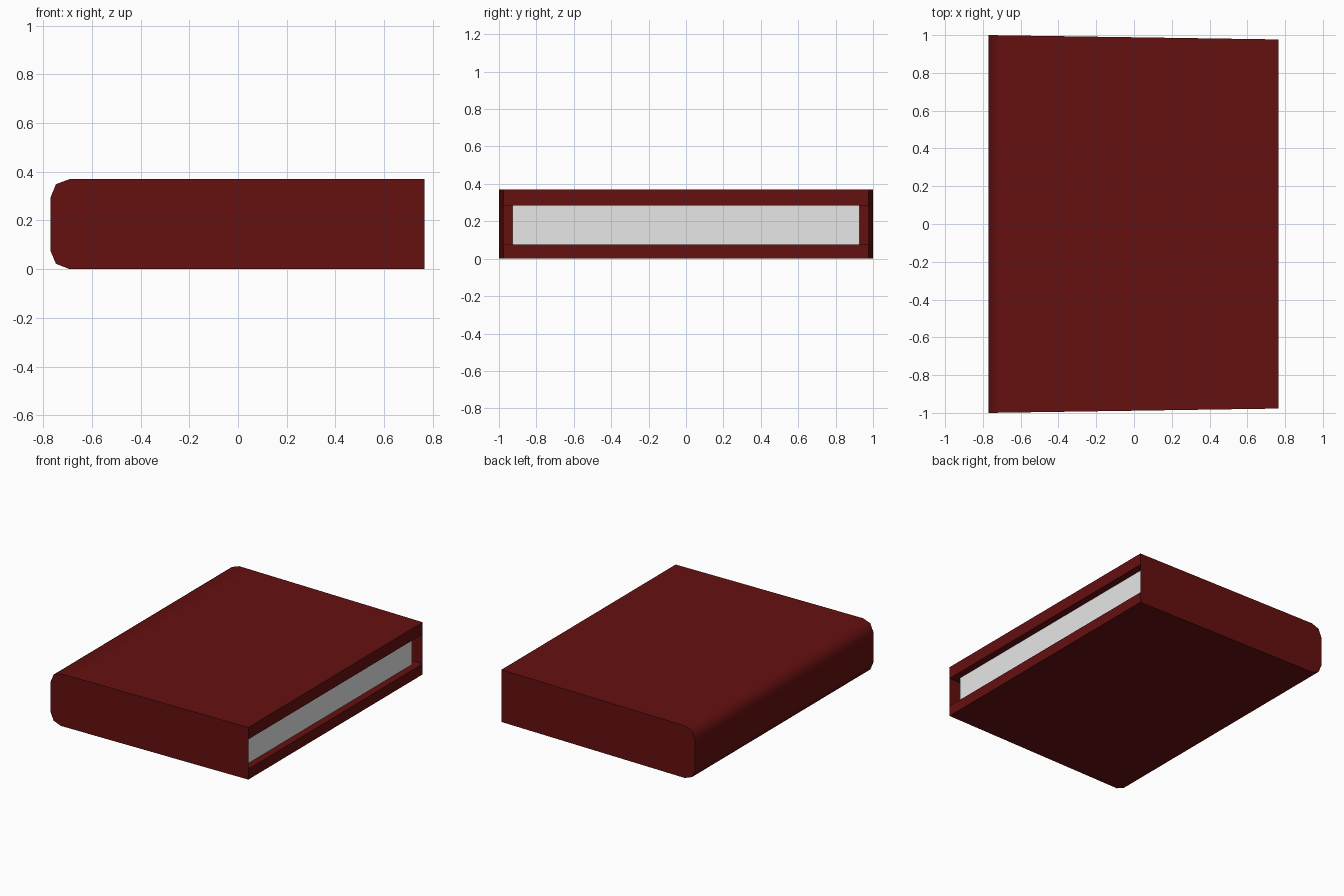
import bpy, bmesh, math

if "Cube" in bpy.data.objects:
    bpy.data.objects.remove(bpy.data.objects["Cube"])


def material(name, rgb):
    m = bpy.data.materials.new(name)
    m.diffuse_color = (*rgb, 1.0)
    m.use_nodes = True
    m.node_tree.nodes["Principled BSDF"].inputs["Base Color"].default_value = m.diffuse_color
    return m


def extrude_profile(name, profile, half_depth, mat):
    """Extrude an x/z outline along y; half_depth(x) gives the y extent."""
    bm = bmesh.new()
    front = [bm.verts.new((x, -half_depth(x), z)) for x, z in profile]
    back = [bm.verts.new((x, half_depth(x), z)) for x, z in profile]
    n = len(profile)
    bm.faces.new(front)
    bm.faces.new(back[::-1])
    for i in range(n):
        j = (i + 1) % n
        bm.faces.new((front[i], back[i], back[j], front[j]))
    bmesh.ops.triangulate(bm, faces=[f for f in bm.faces if len(f.verts) > 4])
    bmesh.ops.recalc_face_normals(bm, faces=bm.faces)
    me = bpy.data.meshes.new(name)
    bm.to_mesh(me)
    bm.free()
    me.materials.append(mat)
    ob = bpy.data.objects.new(name, me)
    bpy.context.collection.objects.link(ob)
    return ob


red = material("dark red cover", (0.13, 0.005, 0.005))
white = material("white paper", (0.8, 0.8, 0.8))

# Cover: C-shaped outline with a rounded spine, slightly narrower at the fore edge
outline = [
    (0.765, 0.37), (-0.62, 0.37), (-0.69, 0.37), (-0.747, 0.349), (-0.77, 0.293),
    (-0.77, 0.077), (-0.747, 0.022), (-0.69, 0.0), (-0.62, 0.0), (0.765, 0.0),
    (0.765, 0.075), (-0.645, 0.075), (-0.645, 0.285), (0.765, 0.285),
]
cover = extrude_profile("cover", outline,
                        lambda x: 1.0 - 0.023 * (x + 0.77) / 1.535, red)
bpy.context.view_layer.objects.active = cover
cover.select_set(True)
bpy.ops.object.shade_smooth_by_angle(angle=math.radians(60))

# Page block, set in from the cover edges and running into the spine
extrude_profile("pages", [(-0.66, 0.074), (0.715, 0.074), (0.715, 0.286), (-0.66, 0.286)],
                lambda x: 0.928, white)
